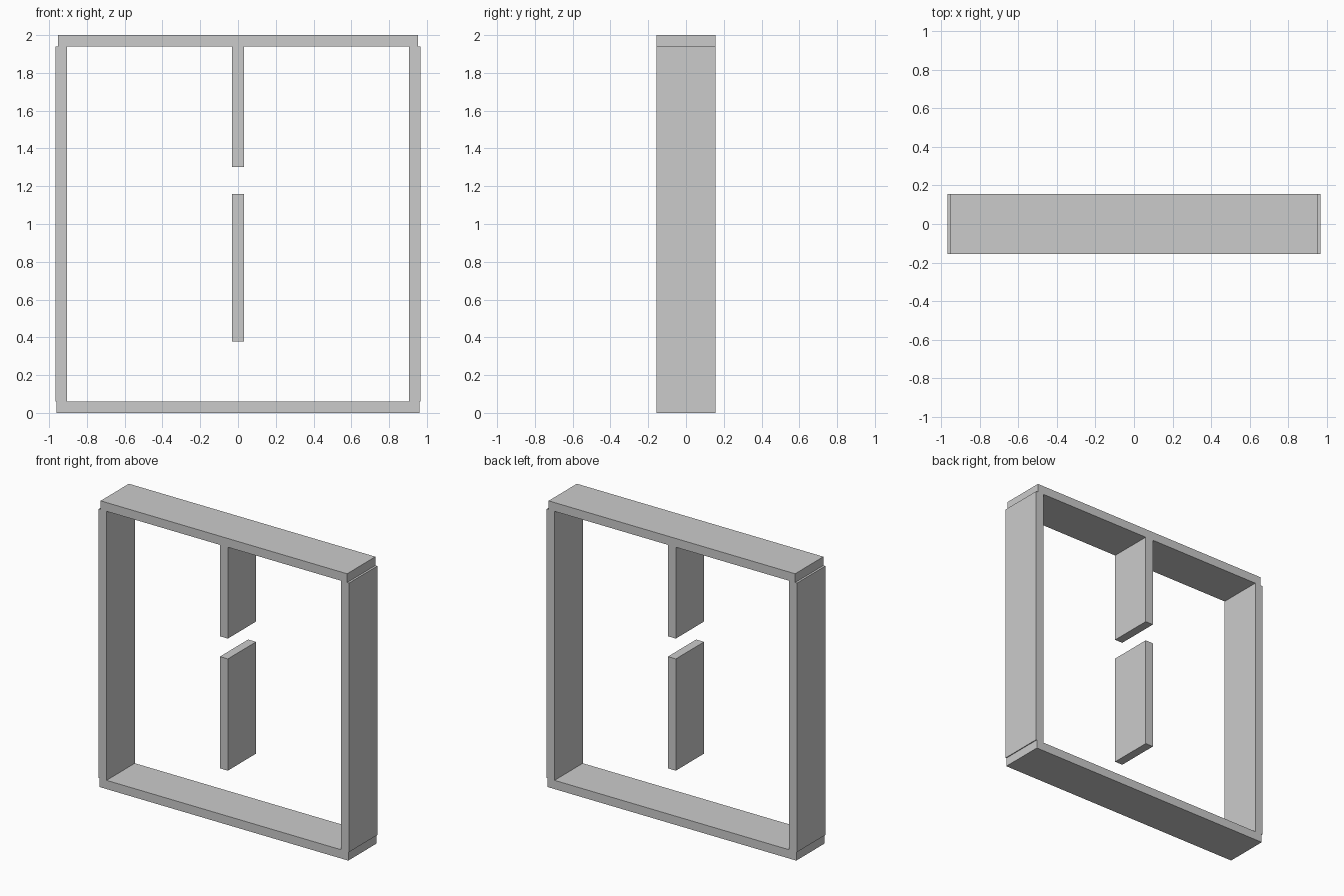
import bpy

cube = bpy.data.objects.get("Cube")
if cube:
    bpy.data.objects.remove(cube, do_unlink=True)

# Single plain grey
grey = bpy.data.materials.new("plain grey")
grey.use_nodes = True
colour = (0.6, 0.6, 0.6, 1)
grey.diffuse_color = colour
grey.node_tree.nodes["Principled BSDF"].inputs["Base Color"].default_value = colour

DEPTH = 0.312
BOARD = 0.061   # board thickness
TOP = 2.0


def board(name, x0, x1, z0, z1):
    """Flat-sided board spanning the full depth of the frame."""
    bpy.ops.mesh.primitive_cube_add(size=1, location=((x0 + x1) / 2, 0, (z0 + z1) / 2))
    ob = bpy.context.object
    ob.name = name
    ob.scale = (x1 - x0, DEPTH, z1 - z0)
    bpy.ops.object.transform_apply(location=False, rotation=False, scale=True)
    ob.data.materials.append(grey)


# Outer frame
board("bottom_board", -0.961, 0.961, 0, BOARD)
board("top_board", -0.952, 0.952, TOP - BOARD, TOP)
for side, sign in (("left", 1), ("right", -1)):
    xs = sorted((sign * 0.906, sign * 0.967))
    board(side + "_side_board", *xs, BOARD, TOP - BOARD)

# Centre dividers: one hangs from the top, one floats below it
board("upper_divider", -BOARD / 2, BOARD / 2, 1.301, TOP - BOARD)
board("lower_divider", -BOARD / 2, BOARD / 2, 0.379, 1.159)
